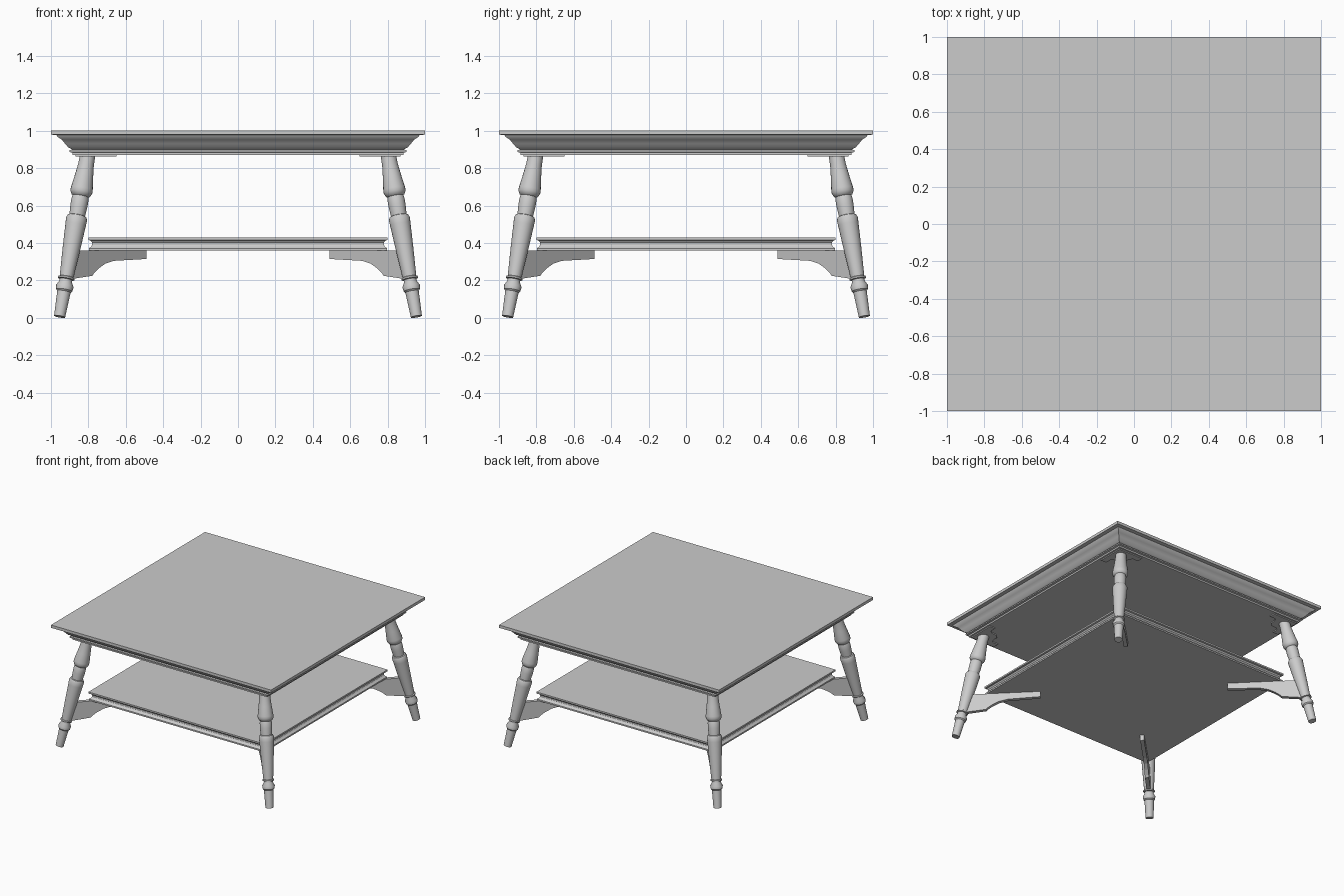
import bpy
import bmesh
import math
from mathutils import Vector

cube = bpy.data.objects.get("Cube")
if cube:
    bpy.data.objects.remove(cube, do_unlink=True)

# One plain grey for the whole table
grey = bpy.data.materials.new("plain grey")
grey.use_nodes = True
COLOR = (0.6, 0.6, 0.6, 1)
grey.diffuse_color = COLOR
grey.node_tree.nodes["Principled BSDF"].inputs["Base Color"].default_value = COLOR


def finish(name, bm, angle=None):
    bmesh.ops.recalc_face_normals(bm, faces=bm.faces)
    mesh = bpy.data.meshes.new(name)
    bm.to_mesh(mesh)
    bm.free()
    mesh.materials.append(grey)
    obj = bpy.data.objects.new(name, mesh)
    bpy.context.collection.objects.link(obj)
    if angle:
        bpy.ops.object.select_all(action="DESELECT")
        bpy.context.view_layer.objects.active = obj
        obj.select_set(True)
        bpy.ops.object.shade_smooth_by_angle(angle=math.radians(angle))
    return obj


def loft(name, rings, angle):
    """Skin a stack of closed rings and cap both ends."""
    bm = bmesh.new()
    loops = [[bm.verts.new(p) for p in ring] for ring in rings]
    for a, b in zip(loops, loops[1:]):
        for i in range(len(a)):
            j = (i + 1) % len(a)
            bm.faces.new((a[i], a[j], b[j], b[i]))
    bm.faces.new(loops[0])
    bm.faces.new(loops[-1])
    return finish(name, bm, angle)


def square_slab(name, profile):
    """Square board whose edge follows (half width, z) points."""
    corners = [(-1, -1), (1, -1), (1, 1), (-1, 1)]
    return loft(name, [[(x * h, y * h, z) for x, y in corners] for h, z in profile], 30)


def prism(name, points, offset):
    """Flat outline extruded along a vector."""
    bm = bmesh.new()
    face = bm.faces.new([bm.verts.new(p) for p in points])
    out = bmesh.ops.extrude_face_region(bm, geom=[face])
    moved = [v for v in out["geom"] if isinstance(v, bmesh.types.BMVert)]
    bmesh.ops.translate(bm, verts=moved, vec=offset)
    # the starting face stays as the closing cap
    if not face.is_valid or len(bm.faces) < len(points) + 2:
        bmesh.ops.holes_fill(bm, edges=bm.edges)
    return finish(name, bm)


# Moulded top and lower shelf
square_slab("table_top", [
    (1.0, 1.003), (1.0, 0.98), (0.97, 0.977), (0.965, 0.968), (0.942, 0.953),
    (0.925, 0.932), (0.908, 0.912), (0.885, 0.901), (0.9, 0.897), (0.9, 0.887),
    (0.885, 0.883), (0.885, 0.87)])
square_slab("lower_shelf", [
    (0.8, 0.43), (0.8, 0.417), (0.788, 0.413), (0.78, 0.402), (0.78, 0.39),
    (0.787, 0.379), (0.797, 0.372), (0.797, 0.36)])

# Turned leg: (height, radius) along a splayed axis
LEG = [
    (0.007, 0.03), (0.14, 0.036), (0.148, 0.044), (0.17, 0.047), (0.195, 0.034),
    (0.205, 0.034), (0.208, 0.044), (0.216, 0.044), (0.22, 0.037), (0.38, 0.048),
    (0.50, 0.055), (0.53, 0.057), (0.545, 0.05), (0.548, 0.042), (0.60, 0.046),
    (0.635, 0.046), (0.65, 0.042), (0.655, 0.05), (0.672, 0.059), (0.69, 0.059),
    (0.76, 0.049), (0.82, 0.042), (0.87, 0.041)]
FOOT, SLOPE, SIDES = 0.955, 0.174, 24

# Diagonal bracket outline: (x distance, z)
BRACKET = [
    (0.5, 0.36), (0.5, 0.315), (0.675, 0.305), (0.72, 0.29), (0.755, 0.265),
    (0.78, 0.24), (0.79, 0.225), (0.9, 0.208), (0.89, 0.36)]

# Half outline of the corner plate, mirrored across the diagonal
PLATE = [(0.87, 0.87), (0.65, 0.87), (0.65, 0.82), (0.70, 0.82), (0.72, 0.79), (0.72, 0.75)]
PLATE = PLATE + [(y, x) for x, y in reversed(PLATE[1:])]

for side, sx in (("left", 1), ("right", -1)):
    for end, sy in (("front", -1), ("back", 1)):
        tag = end + "_" + side
        axis = Vector((-sx * SLOPE, -sy * SLOPE, 1))
        base = Vector((sx * FOOT, sy * FOOT, 0))
        u = axis.normalized().cross(Vector((sx, -sy, 0)).normalized())
        v = axis.normalized().cross(u)
        rings = []
        for z, r in LEG:
            angles = [2 * math.pi * i / SIDES for i in range(SIDES)]
            rings.append([base + axis * z + r * (u * math.cos(a) + v * math.sin(a))
                          for a in angles])
        loft(tag + "_leg", rings, 35)

        across = Vector((sx, -sy, 0)).normalized() * 0.03
        prism(tag + "_bracket",
              [Vector((sx * d, sy * d, z)) - across / 2 for d, z in BRACKET], across)
        prism(tag + "_corner_plate",
              [(sx * x, sy * y, 0.862) for x, y in PLATE], Vector((0, 0, 0.01)))
